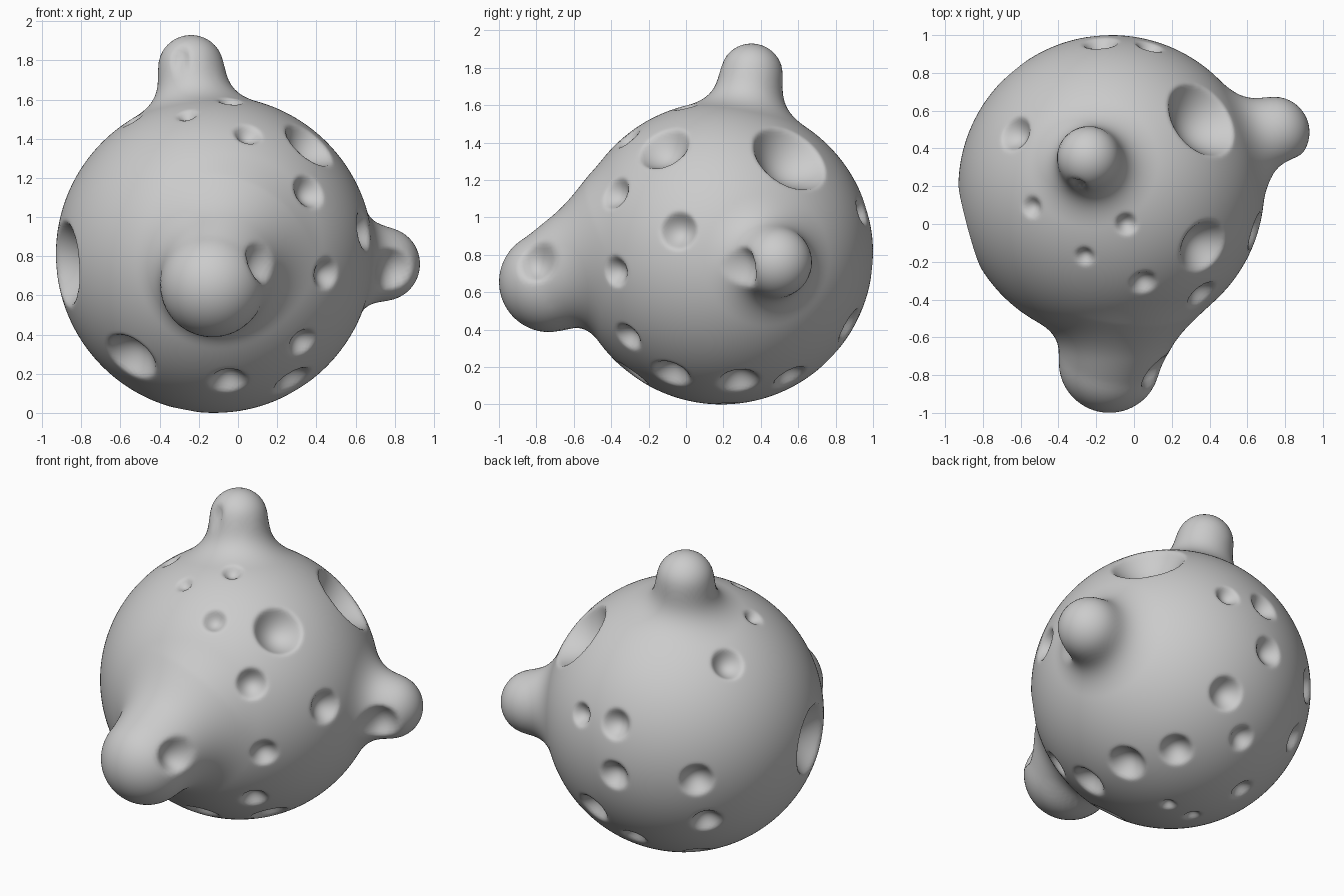
import bpy, bmesh
from mathutils import Vector as V

CENTRE, RADIUS = V((-0.12, 0.19, 0.81)), 0.81

# Knobs: root point, root radius, tip point, tip radius, blend width
KNOBS = [
    (V((-0.05, -0.35, 0.85)), 0.36, V((-0.13, -0.73, 0.655)), 0.27, 0.12),
    (V((-0.20, 0.30, 1.40)), 0.19, V((-0.24, 0.35, 1.76)), 0.17, 0.16),
    (V((0.40, 0.38, 0.79)), 0.20, V((0.74, 0.485, 0.76)), 0.19, 0.16),
]

# Craters on the ball: direction from the ball centre, rim radius
CRATERS = [
    ((0.50, 0.38, 0.53), 0.215), ((-0.778, -0.21, -0.05), 0.215),
    ((-0.43, -0.436, -0.53), 0.145), ((0.07, -0.478, -0.65), 0.095),
    ((0.40, -0.27, -0.65), 0.105), ((0.45, -0.50, -0.45), 0.08),
    ((0.57, -0.566, -0.10), 0.08), ((0.48, -0.567, 0.32), 0.09),
    ((0.767, -0.23, 0.12), 0.10), ((0.49, -0.31, 0.566), 0.145),
    ((0.17, -0.50, 0.614), 0.07), ((0.08, -0.19, 0.783), 0.058),
    ((-0.14, -0.36, 0.71), 0.05), ((-0.42, -0.10, 0.685), 0.055),
    ((-0.51, 0.29, 0.559), 0.095), ((0.203, 0.752, 0.221), 0.07),
    ((-0.057, 0.772, 0.235), 0.09), ((-0.066, 0.803, -0.077), 0.09),
    ((-0.52, 0.616, -0.059), 0.10), ((-0.514, 0.507, -0.364), 0.09),
    ((0.162, 0.689, -0.392), 0.10), ((-0.05, 0.58, -0.565), 0.075),
    ((-0.29, 0.29, -0.69), 0.07), ((0.412, 0.092, -0.691), 0.11),
    ((0.269, 0.368, -0.67), 0.095), ((0.051, 0.035, -0.808), 0.045),
    ((-0.155, 0.009, -0.795), 0.05),
]
# Craters on the knobs: knob index, direction from the knob tip, rim radius
KNOB_CRATERS = [(0, (0.20, -0.05, 0.09), 0.105),
                (1, (-0.06, -0.16, 0.06), 0.055),
                (2, (0.05, -0.20, -0.03), 0.11)]


def knob_distance(p, a, ra, b, rb):
    ab = b - a
    t = max(0.0, min(1.0, (p - a).dot(ab) / ab.length_squared))
    return (p - a - ab * t).length - (ra + (rb - ra) * t)


def body_distance(p, knobs):
    d = (p - CENTRE).length - RADIUS
    for a, ra, b, rb, k in knobs:
        e = knob_distance(p, a, ra, b, rb)
        h = max(k - abs(d - e), 0.0) / k
        d = min(d, e) - h * h * k * 0.25
    return d


def surface_point(direction):
    # Walk inward from outside until the blended body is reached
    near = [k for k in KNOBS if direction.angle(k[2] - CENTRE) < 0.95]
    if not near:
        return CENTRE + direction * RADIUS
    t = 1.35
    for _ in range(40):
        d = body_distance(CENTRE + direction * t, near)
        t -= d * 0.9
        if abs(d) < 2e-4:
            break
    return CENTRE + direction * t


bm = bmesh.new()
bmesh.ops.create_icosphere(bm, subdivisions=7, radius=1)
for v in bm.verts:
    v.co = surface_point(v.co.normalized())

# Crater rim centres and outward axes
pits = []
for d, r in CRATERS:
    n = V(d).normalized()
    pits.append((surface_point(n), n, r))
for i, d, r in KNOB_CRATERS:
    n = V(d).normalized()
    pits.append((KNOBS[i][2] + n * KNOBS[i][3], n, r))

# Press each bowl inward along its axis
for p, n, r in pits:
    for v in bm.verts:
        o = v.co - p
        if o.length_squared < 1.6 * r * r:
            h = o.dot(n)
            q = (o.length_squared - h * h) / (r * r)
            if q < 1:
                v.co -= n * (0.75 * r * (1 - q))

for f in bm.faces:
    f.smooth = True
mesh = bpy.data.meshes.new("cratered_ball")
bm.to_mesh(mesh)
bm.free()
ball = bpy.data.objects.new("cratered_ball", mesh)
bpy.context.collection.objects.link(ball)

# Soften rims a little
soft = ball.modifiers.new("soften_rims", 'SMOOTH')
soft.factor, soft.iterations = 0.5, 3
